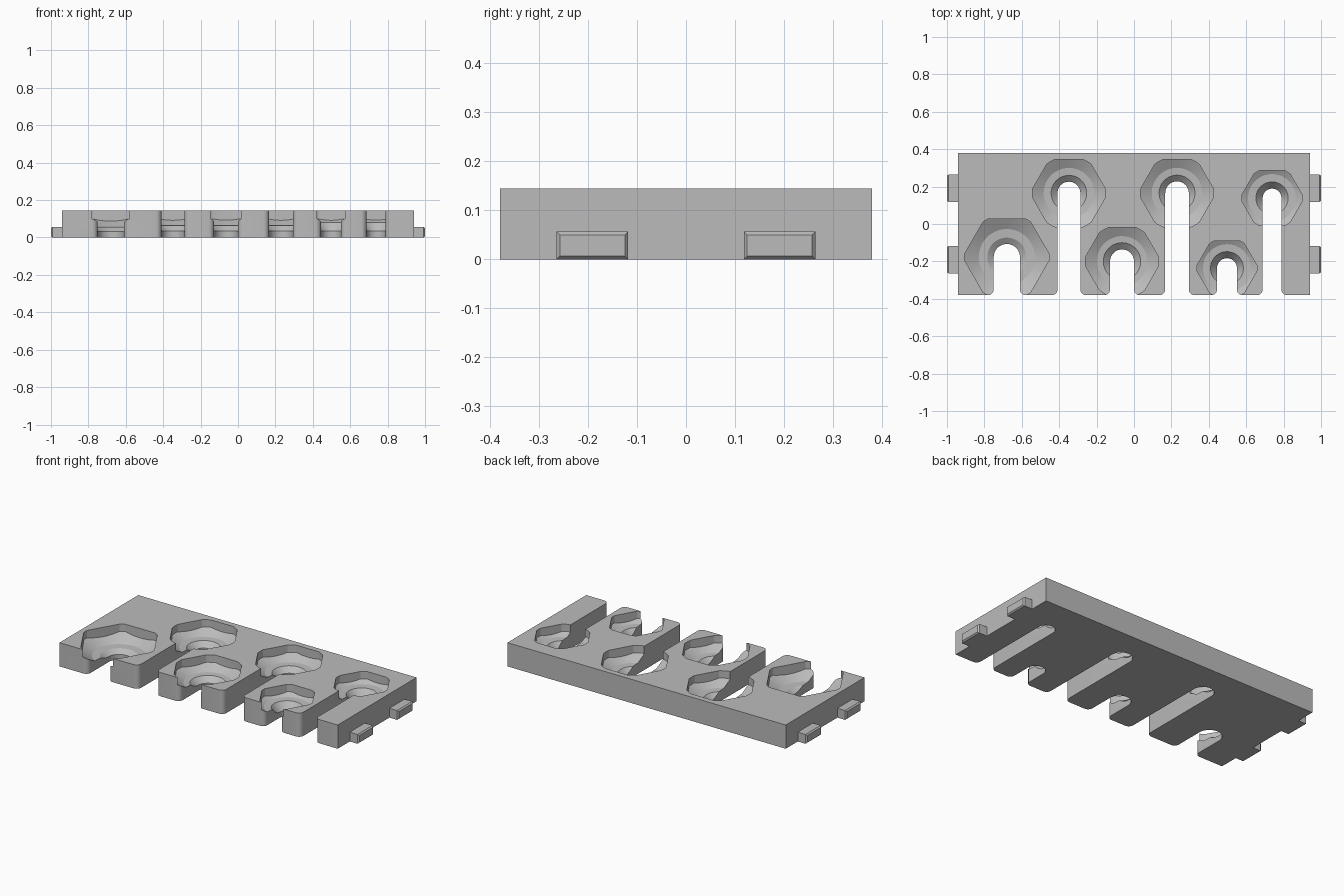
import bpy, bmesh, math

if "Cube" in bpy.data.objects:
    bpy.data.objects.remove(bpy.data.objects["Cube"], do_unlink=True)

W, D, H = 0.94, 0.38, 0.145   # plate half width, half depth, height

gray = bpy.data.materials.new("light_gray")
gray.use_nodes = True
gray.diffuse_color = (0.5, 0.5, 0.5, 1)
gray.node_tree.nodes["Principled BSDF"].inputs["Base Color"].default_value = (0.5, 0.5, 0.5, 1)


def finish(name, bm):
    bmesh.ops.recalc_face_normals(bm, faces=bm.faces)
    me = bpy.data.meshes.new(name)
    bm.to_mesh(me)
    bm.free()
    me.materials.append(gray)
    ob = bpy.data.objects.new(name, me)
    bpy.context.collection.objects.link(ob)
    return ob


def loft(name, rings):
    """Closed solid through rings that have equal point counts."""
    bm = bmesh.new()
    vs = [[bm.verts.new(p) for p in ring] for ring in rings]
    n = len(vs[0])
    for a, b in zip(vs, vs[1:]):
        for i in range(n):
            j = (i + 1) % n
            bm.faces.new((a[i], a[j], b[j], b[i]))
    bm.faces.new(vs[0])
    bm.faces.new(vs[-1])
    return finish(name, bm)


def prism(name, outline, z0, z1):
    return loft(name, [[(x, y, z) for x, y in outline] for z in (z0, z1)])


def arc(cx, cy, r, a0, a1, n):
    return [(cx + r * math.cos(math.radians(a0 + (a1 - a0) * i / n)),
             cy + r * math.sin(math.radians(a0 + (a1 - a0) * i / n))) for i in range(n + 1)]


def boolean(target, tool, operation):
    mod = target.modifiers.new("cut", 'BOOLEAN')
    mod.operation, mod.solver, mod.object = operation, 'EXACT', tool
    bpy.context.view_layer.objects.active = target
    bpy.ops.object.modifier_apply(modifier=mod.name)
    bpy.data.objects.remove(tool, do_unlink=True)


def slot_cutter(x, y, r):
    """Round-ended slot running to the front edge, with a rounded mouth."""
    f = 0.03
    right = arc(x + r + f, -D + f, f, 270, 180, 6)
    left = arc(x - r - f, -D + f, f, 0, -90, 6)
    outline = ([(x + r + f, -D - 0.1)] + right + arc(x, y, r, 0, 180, 32)
               + left + [(x - r - f, -D - 0.1)])
    return prism("slot_cutter", outline, -0.1, H + 0.1)


def pocket_cutter(x, y, apothem, profile):
    """Hexagonal pocket with clipped corners and a stepped conical floor."""
    turned = loft("pocket_cutter", [[(px, py, z) for px, py in arc(x, y, r, 0, 354.375, 63)]
                                    for r, z in profile])
    hexagon = prism("hexagon", arc(x, y, apothem / math.cos(math.pi / 6), 0, 300, 5), -0.05, H + 0.15)
    boolean(turned, hexagon, 'INTERSECT')
    return turned


# Plate
plate = prism("rack_plate", [(-W, -D), (W, -D), (W, D), (-W, D)], 0, H)

# Pockets: x, y, slot radius, step radius, floor radius, corner radius, apothem
holes = [
    (-0.68, -0.177, 0.070, 0.104, 0.150, 0.227, 0.204),
    (-0.064, -0.20, 0.064, 0.100, 0.135, 0.195, 0.181),
    (0.497, -0.236, 0.053, 0.088, 0.128, 0.161, 0.146),
    (-0.348, 0.165, 0.061, 0.095, 0.135, 0.195, 0.180),
    (0.23, 0.165, 0.063, 0.096, 0.135, 0.195, 0.180),
    (0.738, 0.139, 0.050, 0.086, 0.128, 0.161, 0.148),
]
for x, y, slot, step, floor, corner, apothem in holes:
    z_floor = 0.10 - (corner - floor) * 0.55
    profile = [(slot - 0.004, 0.03), (step, z_floor - 0.003), (floor, z_floor),
               (corner, 0.10), (corner, H + 0.1)]
    boolean(plate, pocket_cutter(x, y, apothem, profile), 'DIFFERENCE')
    boolean(plate, slot_cutter(x, y, slot), 'DIFFERENCE')

# Side tabs with chamfered ends
parts = [plate]
for side, sname in ((1, "left"), (-1, "right")):
    for yc, yname in ((-0.191, "front"), (0.191, "back")):
        rings = []
        for x, c in ((W - 0.01, 0), (0.992, 0), (1.0, 0.007)):
            a, b = yc - 0.073 + c, yc + 0.073 - c
            rings.append([(side * x, a, c), (side * x, b, c),
                          (side * x, b, 0.057 - c), (side * x, a, 0.057 - c)])
        parts.append(loft(f"{yname}_{sname}_tab", rings))

# Smooth curved walls, keep edges sharp
bpy.ops.object.select_all(action='DESELECT')
for ob in parts:
    ob.select_set(True)
bpy.context.view_layer.objects.active = plate
bpy.ops.object.shade_smooth_by_angle(angle=math.radians(20))
